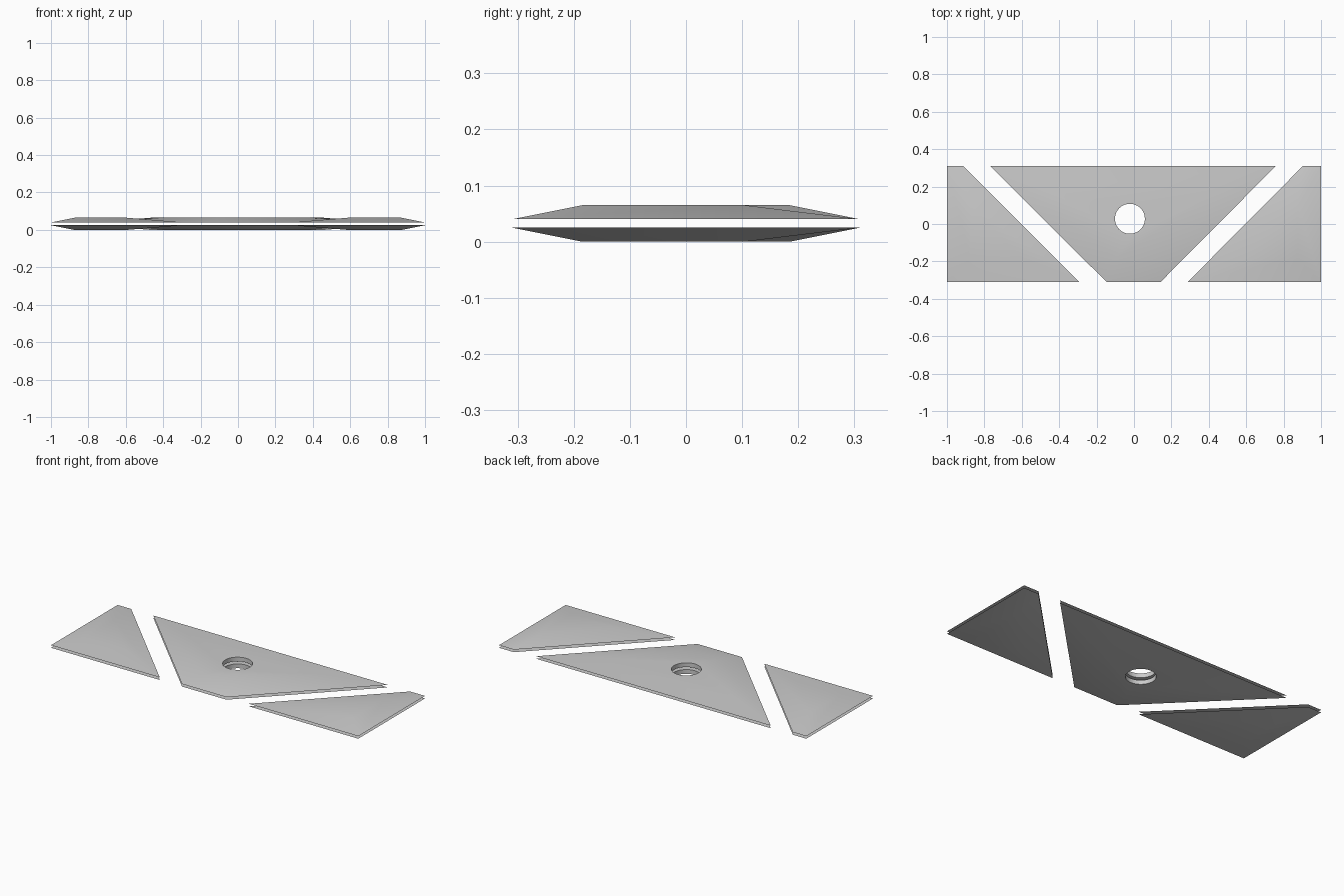
import bpy, bmesh
from math import pi
from mathutils import Vector, Matrix

cube = bpy.data.objects.get("Cube")
if cube:
    bpy.data.objects.remove(cube)

grey = bpy.data.materials.new("grey")
grey.use_nodes = True
colour = (0.6, 0.6, 0.6, 1)
grey.diffuse_color = colour
grey.node_tree.nodes["Principled BSDF"].inputs["Base Color"].default_value = colour

BEVEL = 0.125          # width of the sloping border
HALF = 0.31            # half depth of every plate
LAYERS = {"lower": (0.025, 0.0), "upper": (0.04, 0.065)}  # knife edge, flat face


def inset_corner(a, b, c, d):
    """Meeting point of lines ab and cd after both move inward."""
    u, v = (b - a).normalized(), (d - c).normalized()
    p = a + Vector((-u.y, u.x)) * BEVEL
    q = c + Vector((-v.y, v.x)) * BEVEL
    return p + u * ((q - p).cross(v) / u.cross(v))


def plate(name, outline, z_edge, z_face, short_edge=None):
    """Flat plate with a bevelled border; the short edge runs out to a point."""
    pts = [Vector(p) for p in outline]
    n = len(pts)
    bm = bmesh.new()
    rim, face = [], []
    for i, p in enumerate(pts):
        before, after = (i - 1) % n, i
        if before == short_edge:
            before = (before - 1) % n
        if after == short_edge:
            after = (after + 1) % n
        q = inset_corner(pts[before], pts[(before + 1) % n],
                         pts[after], pts[(after + 1) % n])
        rim.append(bm.verts.new((p.x, p.y, z_edge)))
        face.append(bm.verts.new((q.x, q.y, z_face)))
    bm.faces.new(rim)
    bm.faces.new(face)
    for i in range(n):
        j = (i + 1) % n
        bm.faces.new((rim[i], rim[j], face[j], face[i]))
    bmesh.ops.remove_doubles(bm, verts=bm.verts[:], dist=0.0005)
    bmesh.ops.recalc_face_normals(bm, faces=bm.faces[:])
    return finish(name, bm)


def finish(name, bm):
    mesh = bpy.data.meshes.new(name)
    bm.to_mesh(mesh)
    bm.free()
    mesh.materials.append(grey)
    obj = bpy.data.objects.new(name, mesh)
    bpy.context.collection.objects.link(obj)
    return obj


def activate(obj):
    bpy.ops.object.select_all(action='DESELECT')
    obj.select_set(True)
    bpy.context.view_layer.objects.active = obj


# Round cutter for the hole in the centre plates
bm = bmesh.new()
bmesh.ops.create_cone(bm, cap_ends=True, segments=48, radius1=0.08, radius2=0.08,
                      depth=0.4, matrix=Matrix.Translation((-0.022, 0.028, 0.03)))
cutter = finish("hole_cutter", bm)
cutter.hide_render = True

# Outlines, counter-clockwise from above
centre = [(-0.147, -HALF), (0.142, -HALF), (0.758, HALF), (-0.768, HALF)]
right = [(-1, -HALF), (-0.292, -HALF), (-0.912, HALF), (-1, HALF)]
left = [(0.287, -HALF), (1, -HALF), (1, HALF), (0.903, HALF)]

# Two mirrored layers of three plates
for layer, (z_edge, z_face) in LAYERS.items():
    middle = plate(layer + "_centre_plate", centre, z_edge, z_face)
    cut = middle.modifiers.new("hole", 'BOOLEAN')
    cut.operation = 'DIFFERENCE'
    cut.solver = 'EXACT'
    cut.object = cutter
    activate(middle)
    bpy.ops.object.modifier_apply(modifier=cut.name)
    sides = [plate(layer + "_right_plate", right, z_edge, z_face, 2),
             plate(layer + "_left_plate", left, z_edge, z_face, 2)]
    for obj in [middle] + sides:
        activate(obj)
        # Only the sharp rim and the hole stay crisp; the knife edges are obtuse folds
        bpy.ops.object.shade_smooth_by_angle(angle=pi / 6)

bpy.data.objects.remove(cutter)
